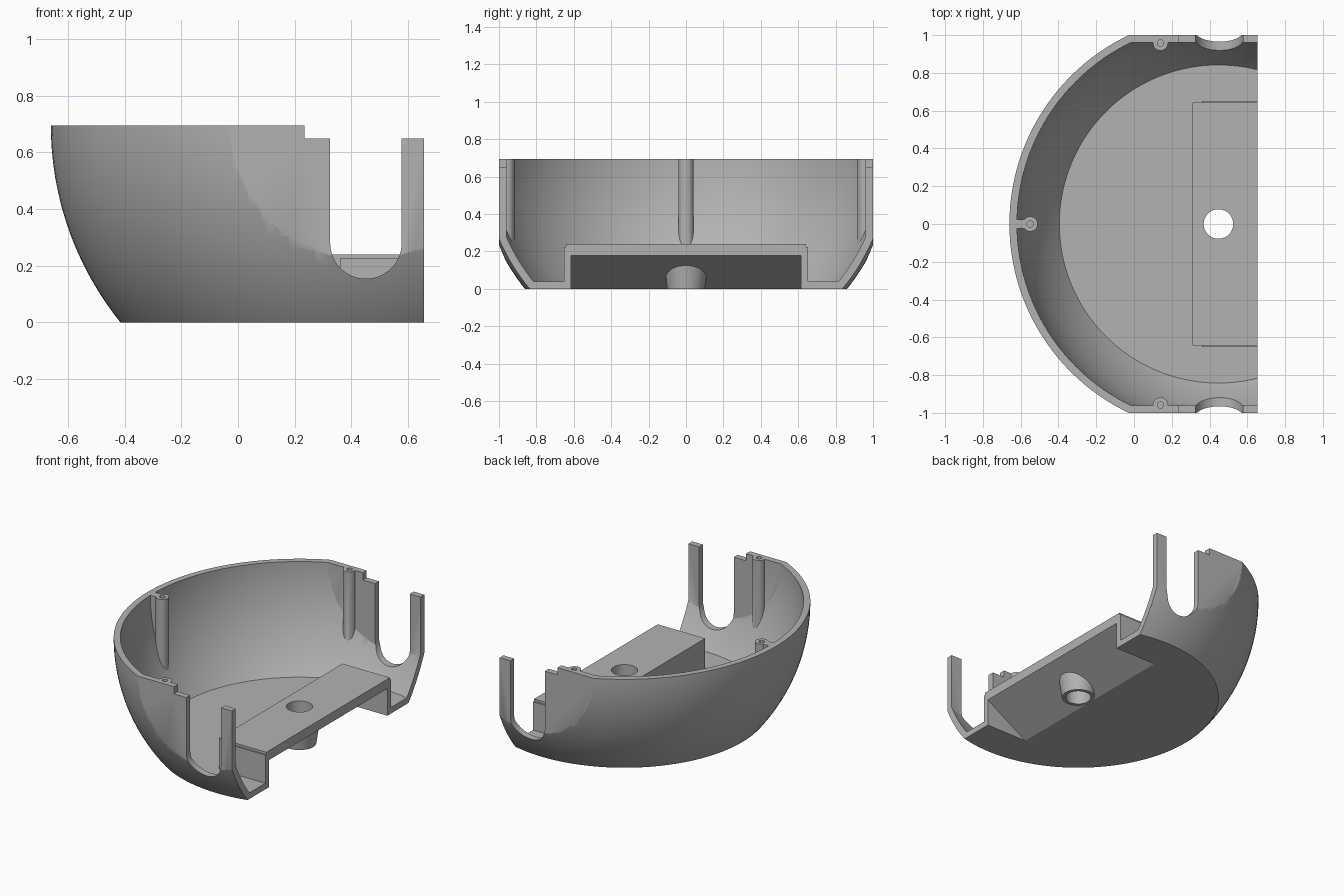
import bpy, bmesh, math
from mathutils import Matrix

if "Cube" in bpy.data.objects:
    bpy.data.objects.remove(bpy.data.objects["Cube"])

AXIS_X, RIM, WALL, RADIUS = 0.447, 0.695, 0.04, 1.107
END_X = 0.655


def to_object(bm, name):
    bmesh.ops.recalc_face_normals(bm, faces=bm.faces)
    mesh = bpy.data.meshes.new(name)
    bm.to_mesh(mesh)
    bm.free()
    obj = bpy.data.objects.new(name, mesh)
    bpy.context.scene.collection.objects.link(obj)
    return obj


def prism(name, profile, y0, y1):
    """Extrude an xz profile along y."""
    bm = bmesh.new()
    face = bm.faces.new([bm.verts.new((x, y0, z)) for x, z in profile])
    ext = bmesh.ops.extrude_face_region(bm, geom=[face])["geom"]
    verts = [g for g in ext if isinstance(g, bmesh.types.BMVert)]
    bmesh.ops.translate(bm, verts=verts, vec=(0, y1 - y0, 0))
    return to_object(bm, name)


def box(name, x0, x1, y0, y1, z0, z1):
    return prism(name, [(x0, z0), (x1, z0), (x1, z1), (x0, z1)], y0, y1)


def cone(name, x, y, z0, z1, r0, r1, sides=40):
    bm = bmesh.new()
    bmesh.ops.create_cone(bm, cap_ends=True, segments=sides, radius1=r0, radius2=r1,
                          depth=z1 - z0, matrix=Matrix.Translation((x, y, (z0 + z1) / 2)))
    return to_object(bm, name)


def ball(name, radius):
    bm = bmesh.new()
    bmesh.ops.create_uvsphere(bm, u_segments=144, v_segments=65, radius=radius,
                              matrix=Matrix.Translation((AXIS_X, 0, RIM)))
    return to_object(bm, name)


def combine(target, tool, operation="DIFFERENCE"):
    """Apply a boolean and discard the tool."""
    mod = target.modifiers.new("cut", "BOOLEAN")
    mod.operation, mod.solver, mod.object = operation, "EXACT", tool
    bpy.context.view_layer.update()
    graph = bpy.context.evaluated_depsgraph_get()
    mesh = bpy.data.meshes.new_from_object(target.evaluated_get(graph))
    target.modifiers.clear()
    target.data = mesh
    bpy.data.objects.remove(tool)


# Outer body: sphere trimmed flat on the sides, base, rim and open end
shell = ball("half_shell_housing", RADIUS)
combine(shell, box("trim", -2, END_X, -1, 1, 0, RIM), "INTERSECT")

# Hollow, leaving the raised platform and the screw posts standing
hollow = ball("hollow", RADIUS - WALL)
combine(hollow, box("trim", -2, 2, WALL - 1, 1 - WALL, WALL, 1), "INTERSECT")
combine(hollow, box("platform", 0.31, 2, -0.642, 0.642, -0.1, 0.24))
combine(hollow, box("platform_sides", 0.36, 2, -0.652, 0.652, -0.1, 0.225))
posts = [(-0.55, 0), (0.14, 0.958), (0.14, -0.958)]
for x, y in posts:
    combine(hollow, cone("post", x, y, 0.1, 1.2, WALL, WALL, 32))
combine(hollow, box("post_web", -0.8, -0.55, -0.025, 0.025, 0.1, 1.2))
combine(shell, hollow)

# Screw holes in the posts
for x, y in posts:
    combine(shell, cone("screw_hole", x, y, 0.4, 1.2, 0.017, 0.017, 20))

# Lowered rim near the open end
combine(shell, box("rim_step", 0.235, 2, -2, 2, 0.648, 2))

# Round-bottomed slot in each side wall
SLOT_R, SLOT_X, SLOT_Z = 0.126, 0.451, 0.28
arc = [(SLOT_X + SLOT_R * math.cos(a), SLOT_Z + SLOT_R * math.sin(a))
       for a in (math.pi + math.pi * i / 32 for i in range(33))]
profile = arc + [(SLOT_X + SLOT_R, 1), (SLOT_X - SLOT_R, 1)]
for side in (-1, 1):
    combine(shell, prism("slot", profile, side * 0.8, side * 1.2))

# Sloped recess under the platform, with a tapered boss left inside
slope, start = 0.593, 0.355
low = -0.1 * slope
recess = prism("recess", [(start - 0.1, low), (start + 0.5, low),
                          (start + 0.5, 0.5 * slope)], -0.615, 0.615)
combine(recess, cone("boss", AXIS_X, 0, 0, 0.4, 0.1, 0.16, 64))
combine(shell, recess)
combine(shell, cone("bore", AXIS_X, 0, -0.2, 0.5, 0.078, 0.078, 48))

# Single grey plastic
grey = bpy.data.materials.new("grey_plastic")
grey.use_nodes = True
colour = (0.45, 0.45, 0.45, 1)
grey.diffuse_color = colour
grey.node_tree.nodes["Principled BSDF"].inputs["Base Color"].default_value = colour
shell.data.materials.clear()
shell.data.materials.append(grey)
for poly in shell.data.polygons:
    poly.material_index = 0

bpy.ops.object.select_all(action="DESELECT")
shell.select_set(True)
bpy.context.view_layer.objects.active = shell
bpy.ops.object.shade_smooth_by_angle(angle=math.radians(25))
